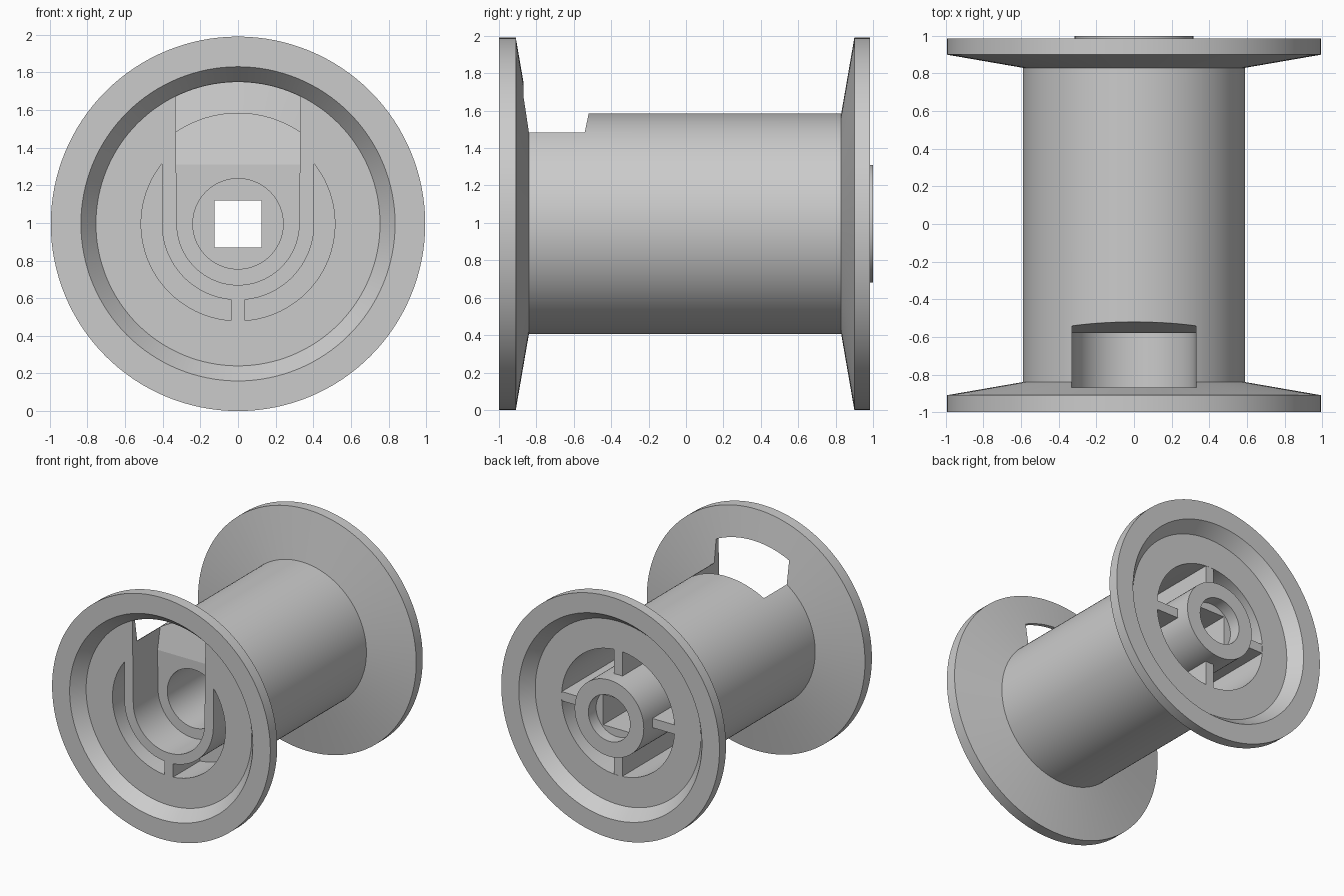
import bpy, bmesh
from math import sin, cos, radians, asin, acos, degrees

if "Cube" in bpy.data.objects:
    bpy.data.objects.remove(bpy.data.objects["Cube"])

CZ = 0.995          # height of the spool axis (runs along y)


def finish(name, bm):
    bmesh.ops.recalc_face_normals(bm, faces=bm.faces)
    me = bpy.data.meshes.new(name)
    bm.to_mesh(me)
    bm.free()
    ob = bpy.data.objects.new(name, me)
    bpy.context.collection.objects.link(ob)
    return ob


def lathe(name, profile, seg=128):
    """Revolve (radius, y) points around the spool axis, capping both ends."""
    bm = bmesh.new()
    rings = [[bm.verts.new((r * cos(radians(360 * i / seg)), y,
                            CZ + r * sin(radians(360 * i / seg))))
              for i in range(seg)] for r, y in profile]
    for a, b in zip(rings, rings[1:]):
        for i in range(seg):
            j = (i + 1) % seg
            bm.faces.new((a[i], a[j], b[j], b[i]))
    bm.faces.new(rings[0])
    bm.faces.new(rings[-1])
    return finish(name, bm)


def prism(name, pts, y0, y1, bend=None, slope=0.0):
    """Extrude an (x, z) outline along y; above 'bend' the back face tilts."""
    bm = bmesh.new()
    front = [bm.verts.new((x, y0, CZ + z)) for x, z in pts]
    back = [bm.verts.new((x, y1 + (slope * max(0, z - bend) if bend else 0), CZ + z))
            for x, z in pts]
    n = len(pts)
    for i in range(n):
        j = (i + 1) % n
        bm.faces.new((front[i], front[j], back[j], back[i]))
    bm.faces.new(front)
    if bend:
        bm.faces.new([v for v, p in zip(back, pts) if p[1] <= bend])
        bm.faces.new([v for v, p in zip(back, pts) if p[1] >= bend])
    else:
        bm.faces.new(back)
    return finish(name, bm)


def arc(r, a0, a1, n):
    return [(r * cos(radians(a0 + (a1 - a0) * i / n)),
             r * sin(radians(a0 + (a1 - a0) * i / n))) for i in range(n + 1)]


def cut(ob, cutters):
    for c in cutters:
        c.hide_render = True
        m = ob.modifiers.new("cut", 'BOOLEAN')
        m.operation, m.solver, m.object = 'DIFFERENCE', 'EXACT', c
        bpy.context.view_layer.objects.active = ob
        bpy.ops.object.modifier_apply(modifier=m.name)
        bpy.data.objects.remove(c)


# Spool body: two dished flanges and the core
body = lathe("spool_body", [
    (0.755, -0.90), (0.835, -1.0), (0.995, -1.0), (0.995, -0.91), (0.59, -0.84),
    (0.59, 0.83), (0.995, 0.90), (0.995, 0.985), (0.835, 0.985), (0.755, 0.885)])

# U-shaped slot, open through the top of the core, with a tilted end wall
BEND, TOP = 0.315, 0.753
side = 0.3287
a = degrees(acos(0.333 / TOP))
slot_pts = (arc(0.325, 180, 360, 48) + [(side, BEND)]
            + arc(TOP, a, 180 - a, 20) + [(-side, BEND)])
slot = prism("slot_cutter", slot_pts, -1.05, -0.578, BEND, 0.21)

# Crescent pockets either side of the slot wall
pockets = []
RI, RO, W = 0.405, 0.515, 0.038
for s in (1, -1):
    pts = (arc(RI, 0, -90 + degrees(asin(W / RI)), 28)
           + arc(RO, -90 + degrees(asin(W / RO)), degrees(acos(RI / RO)), 44))
    pockets.append(prism("pocket_cutter", [(s * x, z) for x, z in pts], -1.05, -0.55))

cut(body, [slot, *pockets,
           lathe("back_pocket_cutter", [(0.515, -0.44), (0.515, 1.05)]),
           lathe("web_bore_cutter", [(0.24, -0.95), (0.24, -0.3)])])

# Hub tube with round bores and a square drive hole
hub = lathe("hub", [(0.315, -0.45), (0.315, 1.0)])
q = 0.125
cut(hub, [lathe("front_bore_cutter", [(0.24, -0.6), (0.24, 0.4)]),
          lathe("back_bore_cutter", [(0.19, 0.90), (0.19, 1.1)]),
          prism("square_cutter", [(-q, -q), (q, -q), (q, q), (-q, q)], 0.2, 1.05)])

# Four spokes joining hub and core at the back
spokes = []
for k in range(4):
    c, s = (1, 0, -1, 0)[k], (0, 1, 0, -1)[k]
    box = [(0.29, -W), (0.535, -W), (0.535, W), (0.29, W)]
    spokes.append(prism("spoke_%d" % (k + 1),
                        [(x * c - z * s, x * s + z * c) for x, z in box], -0.46, 0.884))

# Smooth round surfaces, crisp edges
for ob in (body, hub):
    bpy.ops.object.select_all(action='DESELECT')
    ob.select_set(True)
    bpy.context.view_layer.objects.active = ob
    bpy.ops.object.shade_smooth_by_angle(angle=radians(8))
